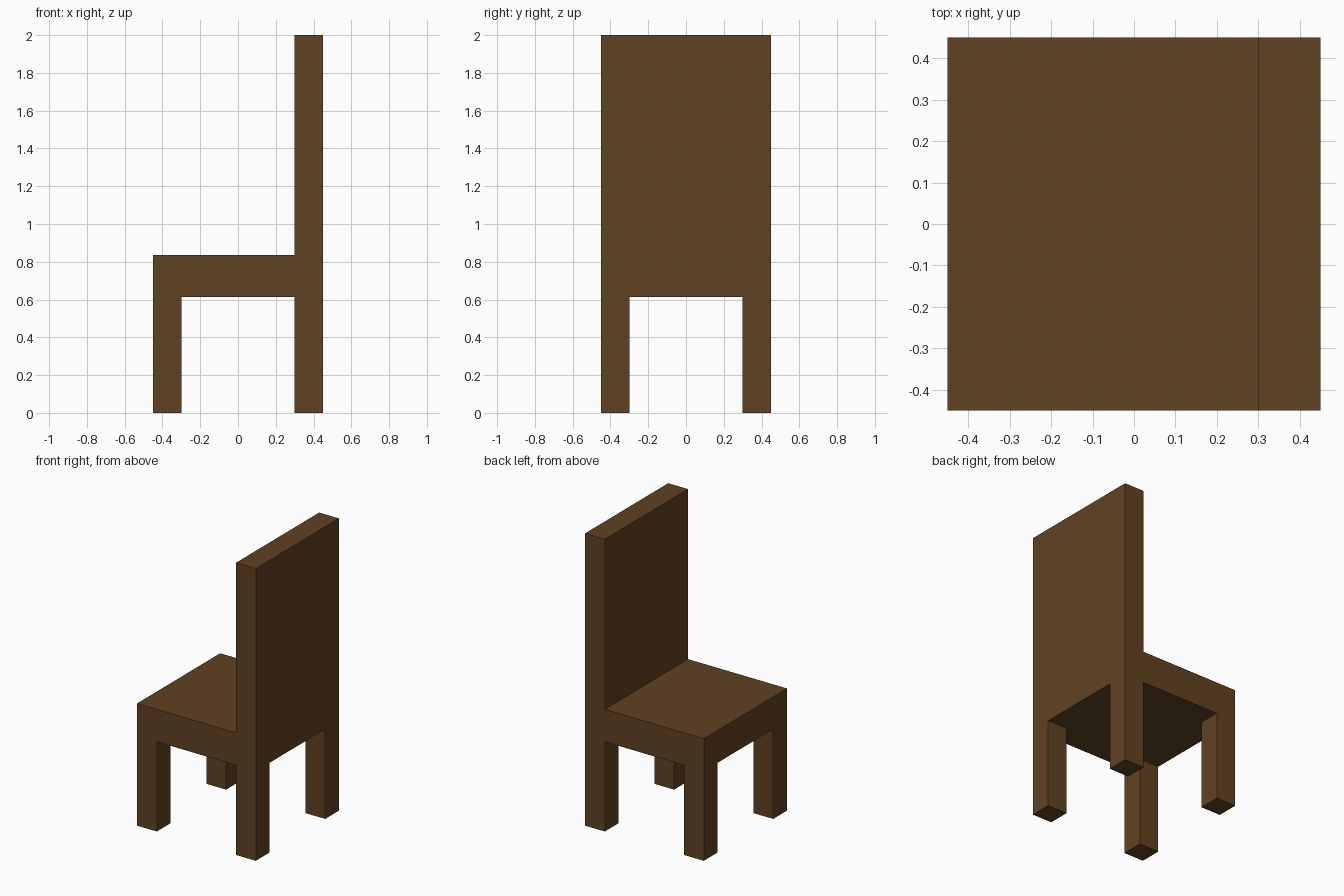
import bpy, bmesh, math

if "Cube" in bpy.data.objects:
    bpy.data.objects.remove(bpy.data.objects["Cube"])

HALF, INNER = 0.45, 0.30             # outer half width, inner side of legs and back
SEAT_LOW, SEAT_TOP, TOP = 0.614, 0.836, 2.0

wood = bpy.data.materials.new("dark brown wood")
wood.diffuse_color = (0.118, 0.054, 0.016, 1)
wood.use_nodes = True
wood.node_tree.nodes["Principled BSDF"].inputs["Base Color"].default_value = wood.diffuse_color

bm = bmesh.new()


def extrude(faces, dz):
    """Extrude the given faces straight up or down."""
    geom = bmesh.ops.extrude_face_region(bm, geom=faces)["geom"]
    verts = [g for g in geom if isinstance(g, bmesh.types.BMVert)]
    bmesh.ops.translate(bm, verts=verts, vec=(0, 0, dz))
    bmesh.ops.delete(bm, geom=[f for f in faces if f.is_valid], context='FACES_ONLY')


# Seat: a three by three grid of cells, thickened into a slab
stops = (-HALF, -INNER, INNER, HALF)
grid = [[bm.verts.new((x, y, SEAT_LOW)) for y in stops] for x in stops]
bottom = [bm.faces.new((grid[i][j], grid[i][j + 1], grid[i + 1][j + 1], grid[i + 1][j]))
          for i in range(3) for j in range(3)]
top = bmesh.ops.extrude_face_region(bm, geom=bottom, use_keep_orig=True)["geom"]
bmesh.ops.translate(bm, verts=[g for g in top if isinstance(g, bmesh.types.BMVert)],
                    vec=(0, 0, SEAT_TOP - SEAT_LOW))
top_faces = [g for g in top if isinstance(g, bmesh.types.BMFace)]

# Backrest: the row of cells on the +x side, pulled up
extrude([f for f in top_faces if f.calc_center_median().x > INNER], TOP - SEAT_TOP)

# Legs: the four corner cells, pulled down to the floor
for f in bottom:
    c = f.calc_center_median()
    if abs(c.x) > INNER and abs(c.y) > INNER:
        extrude([f], -SEAT_LOW)

# Clean flat sides
bmesh.ops.recalc_face_normals(bm, faces=bm.faces[:])
bmesh.ops.dissolve_limit(bm, angle_limit=math.radians(1), verts=bm.verts[:], edges=bm.edges[:])

mesh = bpy.data.meshes.new("chair")
bm.to_mesh(mesh)
bm.free()
mesh.materials.append(wood)
bpy.context.collection.objects.link(bpy.data.objects.new("chair", mesh))
